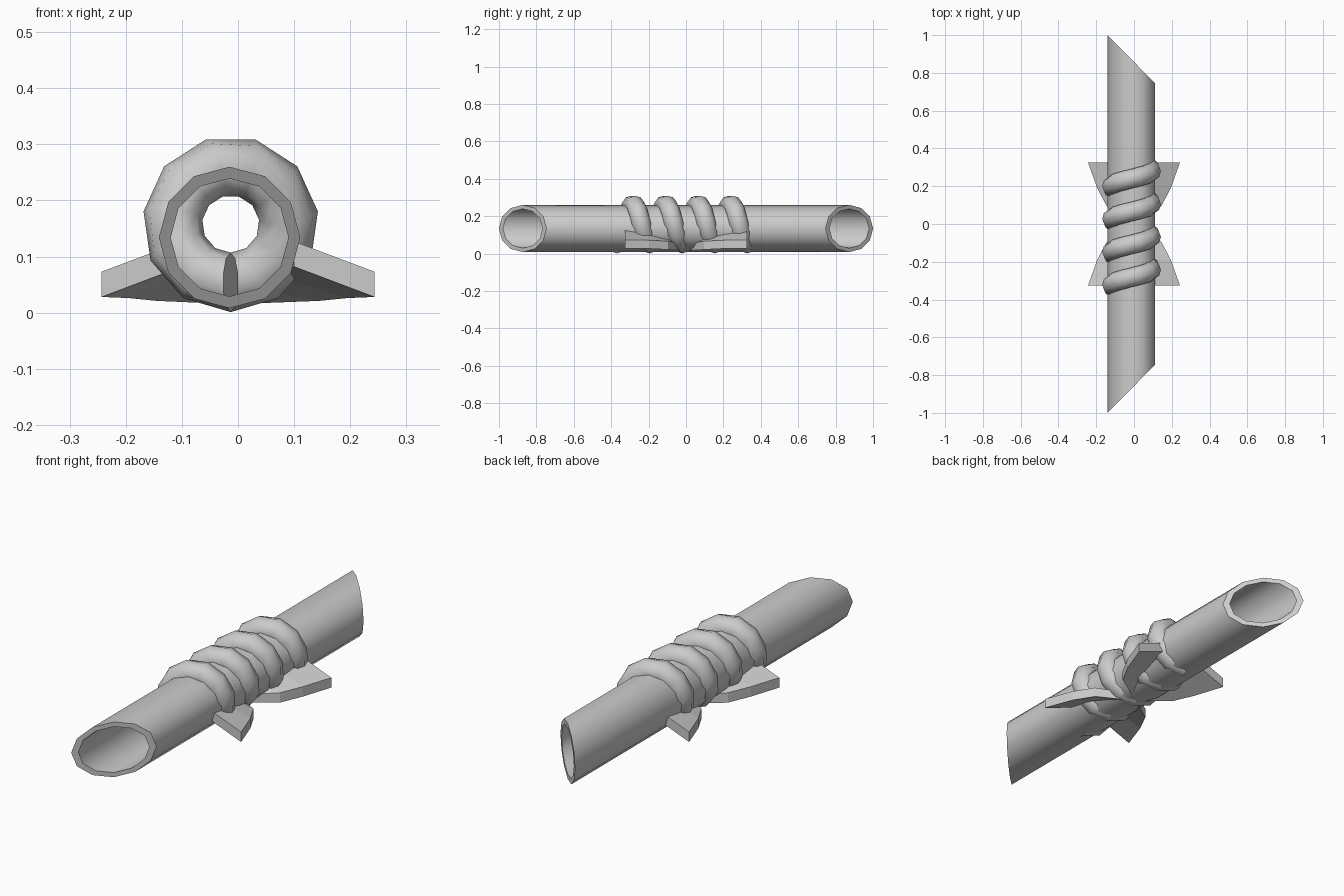
import bpy, bmesh, math
from mathutils import Vector

if "Cube" in bpy.data.objects:
    bpy.data.objects.remove(bpy.data.objects["Cube"])


def make_object(name, bm, smooth=None):
    bmesh.ops.recalc_face_normals(bm, faces=bm.faces)
    mesh = bpy.data.meshes.new(name)
    bm.to_mesh(mesh)
    bm.free()
    obj = bpy.data.objects.new(name, mesh)
    bpy.context.collection.objects.link(obj)
    if smooth:
        bpy.ops.object.select_all(action='DESELECT')
        obj.select_set(True)
        bpy.context.view_layer.objects.active = obj
        bpy.ops.object.shade_smooth_by_angle(angle=math.radians(smooth))
    return obj


def bridge(bm, a, b):
    n = len(a)
    for i in range(n):
        bm.faces.new((a[i], a[(i + 1) % n], b[(i + 1) % n], b[i]))


# Hollow 12-sided pole with both ends cut at a slant
CX, CZ = -0.015, 0.134


def pole_ring(bm, radius, side):
    ring = []
    for i in range(12):
        a = i * math.tau / 12
        dx = radius * math.sin(a)
        ring.append(bm.verts.new((CX + dx, side * (0.873 - dx * 1.01),
                                  CZ + radius * math.cos(a))))
    return ring


bm = bmesh.new()
loops = [pole_ring(bm, r, s) for r, s in
         ((0.126, -1), (0.126, 1), (0.105, 1), (0.105, -1))]
for i in range(4):
    bridge(bm, loops[i], loops[(i + 1) % 4])
make_object("hollow_pole", bm, 40)

# Rope wound four turns around the pole
TURNS, STEPS, SIDES = 4, 44, 10
R, r, PITCH = 0.104, 0.053, 0.174
bm = bmesh.new()
prev = None
for s in range(STEPS + 1):
    a = -math.pi + s / STEPS * TURNS * math.tau
    out = Vector((math.sin(a), 0, math.cos(a)))
    centre = Vector((-0.013, -0.282 + PITCH * a / math.tau, 0.158)) + out * R
    tangent = Vector((math.cos(a) * R, PITCH / math.tau, -math.sin(a) * R)).normalized()
    side = tangent.cross(out)
    ring = []
    for k in range(SIDES):
        b = k * math.tau / SIDES
        ring.append(bm.verts.new(centre + r * (out * math.cos(b) + side * math.sin(b))))
    if prev:
        bridge(bm, prev, ring)
    else:
        bm.faces.new(ring)
    prev = ring
bm.faces.new(prev)
make_object("rope_coil", bm, 50)

# Four splayed feet meeting under the middle of the pole
OUTER = [(0.243, 0.325, 0.073), (0.195, 0.19, 0.071), (0.145, 0.095, 0.066), (0, 0, 0.05)]
INNER = [(0.10, 0.325, 0.127), (0.075, 0.19, 0.108), (0.045, 0.095, 0.085), (0, 0, 0.05)]
DROP = 0.045


def foot(name, sx, sy):
    bm = bmesh.new()
    prev = None
    for o, i in zip(OUTER[:-1], INNER[:-1]):
        ring = [bm.verts.new((sx * x, sy * y, z - d)) for (x, y, z), d in
                ((o, 0), (i, 0), (i, DROP), (o, DROP))]
        if prev:
            bridge(bm, prev, ring)
        else:
            bm.faces.new(ring)
        prev = ring
    top, low = [bm.verts.new((-0.01, 0, 0.05 - d)) for d in (0, 0.035)]
    bm.faces.new((prev[0], prev[1], top))
    bm.faces.new((prev[1], prev[2], low, top))
    bm.faces.new((prev[2], prev[3], low))
    bm.faces.new((prev[3], prev[0], top, low))
    return make_object(name, bm)


for sx, xn in ((-1, "left"), (1, "right")):
    for sy, yn in ((-1, "front"), (1, "back")):
        foot(f"foot_{yn}_{xn}", sx, sy)
